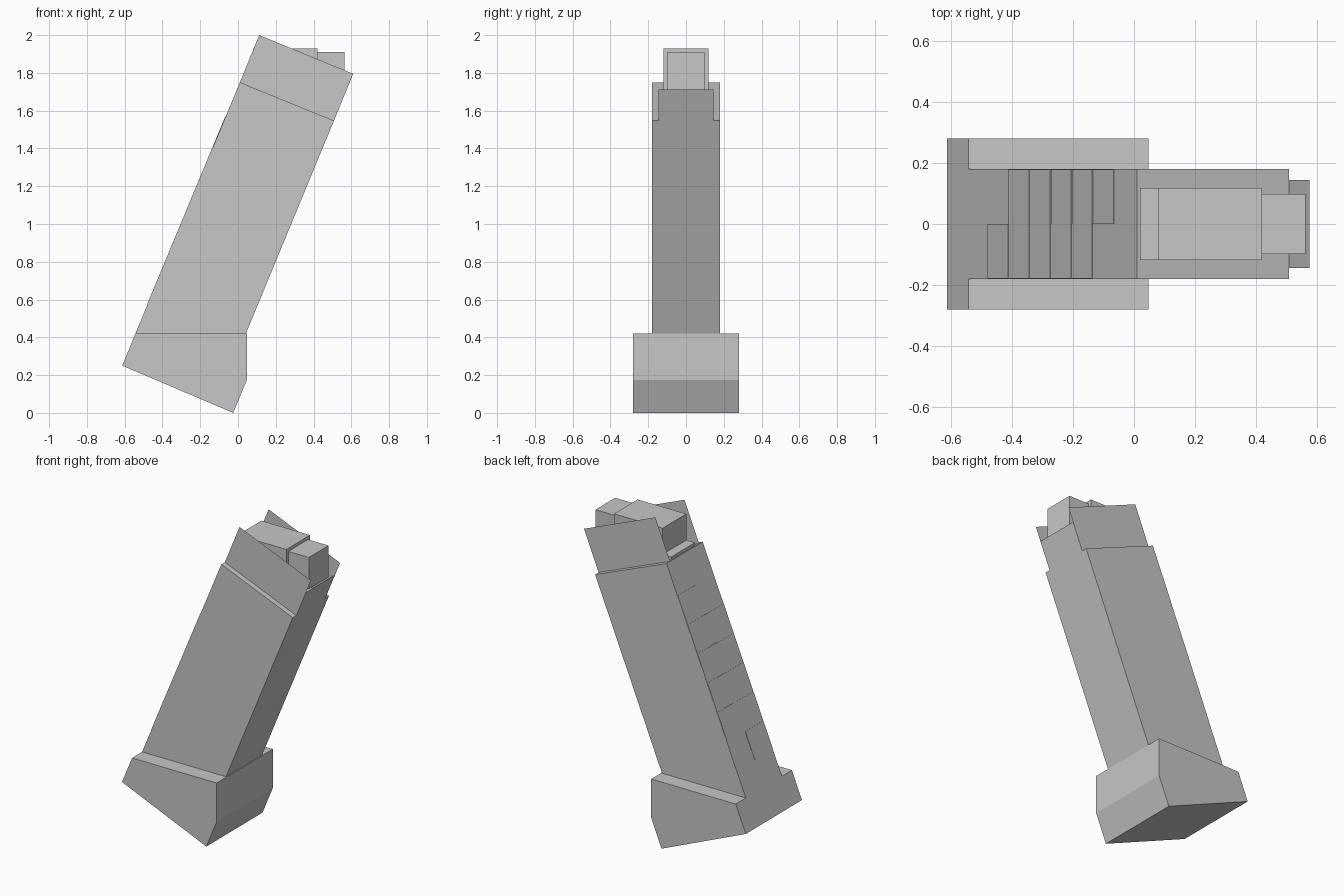
import bpy

cube = bpy.data.objects.get("Cube")
if cube:
    bpy.data.objects.remove(cube, do_unlink=True)

# Single grey material
grey = bpy.data.materials.new("metal grey")
grey.use_nodes = True
colour = (0.57, 0.57, 0.57, 1)
grey.diffuse_color = colour
grey.node_tree.nodes["Principled BSDF"].inputs["Base Color"].default_value = colour


def add_mesh(name, verts, faces):
    mesh = bpy.data.meshes.new(name)
    mesh.from_pydata(verts, [], faces)
    mesh.materials.append(grey)
    obj = bpy.data.objects.new(name, mesh)
    bpy.context.collection.objects.link(obj)
    return obj


def extrude(name, profile, y0, y1):
    """Closed prism from a clockwise (x, z) profile swept along y."""
    n = len(profile)
    verts = [(x, y, z) for y in (y0, y1) for x, z in profile]
    faces = [tuple(reversed(range(n))), tuple(range(n, 2 * n))]
    faces += [(i, (i + 1) % n, n + (i + 1) % n, n + i) for i in range(n)]
    # front cap is wound to face -y
    return add_mesh(name, verts, faces)


def box(name, x0, x1, half_y, z0, z1):
    return extrude(name, [(x0, z0), (x0, z1), (x1, z1), (x1, z0)], -half_y, half_y)


# Flared base and slanted main body, flush along the rear
extrude("base", [(-0.613, 0.25), (-0.543, 0.42), (0.047, 0.42),
                 (0.047, 0.175), (-0.025, 0)], -0.28, 0.28)
extrude("body", [(-0.543, 0.42), (0.01, 1.75), (0.508, 1.547),
                 (0.042, 0.42)], -0.18, 0.18)

# Open feed lips: two thin side sheets joined by a low front wall
lip = [(0.01, 1.75), (0.112, 2.0), (0.61, 1.795), (0.576, 1.712), (0.508, 1.547)]
half = 0.145
verts = [(x, y, z) for y in (-half, half) for x, z in lip]
add_mesh("feed_lips", verts, [(4, 3, 2, 1, 0), (5, 6, 7, 8, 9), (3, 4, 9, 8)])

# Top round, and the next one just showing behind it
box("top_round_case", 0.08, 0.42, 0.118, 1.68, 1.93)
box("top_round_tip", 0.42, 0.563, 0.098, 1.71, 1.91)
box("second_round_case", 0.02, 0.36, 0.118, 1.62, 1.765)

# Staggered plates on the rear face
step = 0.069
slope = (1.75 - 0.42) / (0.01 + 0.543)


def rear_point(x, out):
    return (x - out, 0.42 + (x + 0.543) * slope + out / slope)


for side, first in ((1, -0.41), (-1, -0.48)):
    for i in range(5):
        x = first + i * step
        lo, hi = x + 0.001, x + step - 0.001
        extrude("rear_plate", [rear_point(lo, 0), rear_point(lo, 0.002),
                               rear_point(hi, 0.002), rear_point(hi, 0)],
                min(0, side * 0.179), max(0, side * 0.179))
